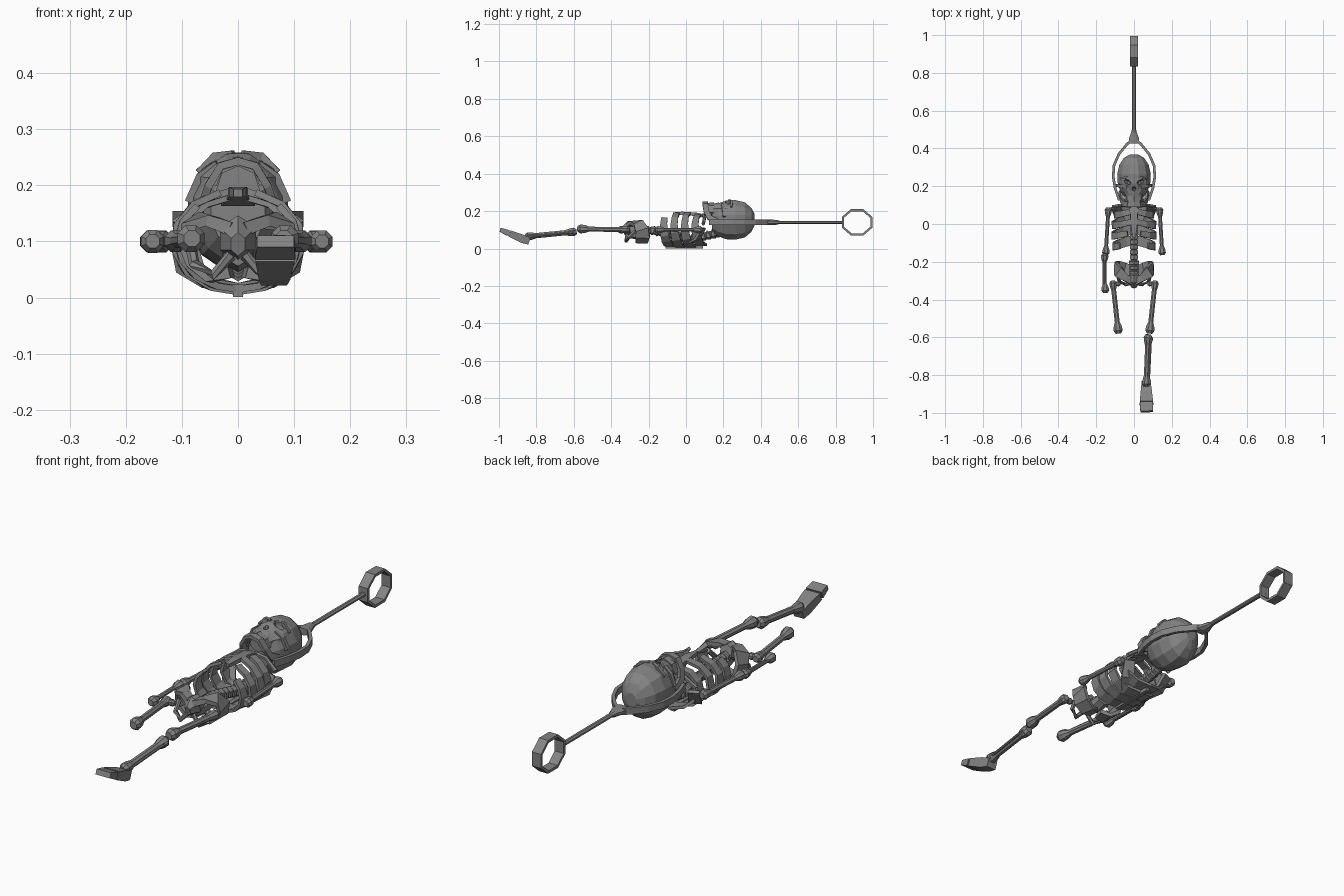
import bpy, bmesh
from math import sin, cos, pi, sqrt
from mathutils import Vector

if "Cube" in bpy.data.objects:
    bpy.data.objects.remove(bpy.data.objects["Cube"])

grey = bpy.data.materials.new("worn_grey")
grey.use_nodes = True
grey.diffuse_color = (0.23, 0.23, 0.23, 1)
grey.node_tree.nodes["Principled BSDF"].inputs["Base Color"].default_value = (0.23, 0.23, 0.23, 1)

X, Y, Z = Vector((1, 0, 0)), Vector((0, 1, 0)), Vector((0, 0, 1))


def sweep(name, pts, sizes, n=4, up=Z, closed=False):
    """Sweep an n-sided section along pts; sizes are (half width, half height along up)."""
    pts = [Vector(p) for p in pts]
    if isinstance(sizes, tuple):
        sizes = [sizes] * len(pts)
    k = sqrt(2) if n == 4 else 1
    last = len(pts) - 1
    bm = bmesh.new()
    rings = []
    for i, p in enumerate(pts):
        before = pts[i - 1] if closed or i > 0 else p
        after = pts[(i + 1) % len(pts)] if closed or i < last else p
        t = (after - before).normalized()
        side = t.cross(up).normalized()
        lift = side.cross(t)
        w, h = sizes[i]
        angles = [2 * pi * (j + 0.5) / n for j in range(n)]
        rings.append([bm.verts.new(p + side * w * k * cos(a) + lift * h * k * sin(a)) for a in angles])
    pairs = list(zip(rings, rings[1:])) + ([(rings[-1], rings[0])] if closed else [])
    for a, b in pairs:
        for j in range(n):
            bm.faces.new((a[j], a[(j + 1) % n], b[(j + 1) % n], b[j]))
    if not closed:
        bm.faces.new(rings[0])
        bm.faces.new(rings[-1])
    bmesh.ops.recalc_face_normals(bm, faces=bm.faces)
    mesh = bpy.data.meshes.new(name)
    bm.to_mesh(mesh)
    bm.free()
    mesh.materials.append(grey)
    ob = bpy.data.objects.new(name, mesh)
    bpy.context.collection.objects.link(ob)
    return ob


def bone(name, a, b, shaft, knob_a, knob_b):
    """Eight-sided long bone with a faceted knob at each end."""
    a, b = Vector(a), Vector(b)
    d = (b - a).normalized()
    ra, rb = knob_a, knob_b
    pts = [a, a + d * ra * .6, a + d * ra * 1.4, a + d * ra * 2.4,
           b - d * rb * 2.4, b - d * rb * 1.4, b - d * rb * .6, b]
    radii = [ra * .6, ra, ra * .9, shaft, shaft, rb * .9, rb, rb * .6]
    return sweep(name, pts, [(r, r) for r in radii], 8)


def both(points):
    """Extend a half path ending on the centre line to a full symmetric path."""
    return points + [(-x, y, z) for x, y, z in reversed(points[:-1])]


# Skull and face
cranium = [(.367, .025, .03), (.35, .055, .066), (.315, .08, .097), (.265, .092, .109),
           (.215, .089, .107), (.175, .075, .092), (.14, .05, .062)]
skull = sweep("skull", [(0, y, .153) for y, w, h in cranium], [(w, h) for y, w, h in cranium], 12)
face = sweep("face", [(0, .225, .2), (0, .195, .2), (0, .165, .2), (0, .135, .2)],
             [(.075, .046), (.072, .048), (.052, .044), (.044, .036)], 10)

# Eye and nose hollows
hollows = [(.036, .223, .024, .012, .35), (-.036, .223, .024, .012, -.35), (0, .186, .011, .013, 0)]
for x, y, w, h, turn in hollows:
    bpy.ops.mesh.primitive_uv_sphere_add(segments=8, ring_count=6, location=(x, y, .25), rotation=(0, 0, turn))
    cutter = bpy.context.object
    cutter.name = "hollow_cutter"
    cutter.scale = (w, h, .022)
    cutter.hide_render = True
    cutter.data.materials.append(grey)
    for target in (skull, face):
        bpy.context.view_layer.objects.active = target
        mod = target.modifiers.new("hollow", 'BOOLEAN')
        mod.operation = 'DIFFERENCE'
        mod.object = cutter
        bpy.ops.object.modifier_apply(modifier=mod.name)
    bpy.data.objects.remove(cutter)

# Jaw, teeth, brows and cheekbones
sweep("jaw", both([(.072, .175, .14), (.064, .125, .165), (.052, .108, .2), (.03, .103, .235), (0, .103, .243)]),
      (.007, .014), up=Y)
sweep("upper_teeth", both([(.045, .137, .19), (.033, .137, .225), (0, .137, .24)]), (.006, .012), up=Y)
sweep("lower_teeth", both([(.042, .118, .2), (.03, .118, .23), (0, .118, .24)]), (.004, .008), up=Y)
for s, side in ((1, "left"), (-1, "right")):
    sweep(side + "_brow", [(s * .008, .229, .253), (s * .04, .245, .25), (s * .07, .242, .222)],
          [(.006, .009), (.007, .009), (.005, .007)])
    sweep(side + "_cheekbone", [(s * .035, .195, .236), (s * .066, .2, .215), (s * .086, .205, .17)],
          (.009, .008), up=Y)

# Strap around the head, rod and hanging ring
sweep("head_strap", both([(.078, .125, .14), (.1, .19, .14), (.11, .25, .14), (.106, .31, .14),
                          (.08, .37, .14), (.035, .425, .14), (0, .455, .14)]), (.007, .014))
sweep("rod", [(0, .425, .14), (0, .45, .14), (0, .485, .14), (0, .5, .14), (0, .845, .14)],
      [(.03, .016), (.03, .016), (.016, .014), (.012, .009), (.012, .009)], 8)
ring_path = [(0, .915 + .082 * cos(a), .14 + .07 * sin(a)) for a in [(i + .5) * pi / 4 for i in range(8)]]
sweep("hanging_ring", ring_path, (.006, .021), up=X, closed=True)

# Rib cage: bands tall at the back, lower pairs open at the front
for i in range(4):
    y0 = .07 - .056 * i
    wide = (.1, .112, .115, .108)[i]
    tall = (.08, .09, .09, .085)[i]
    gap = (.12, .12, .3, .75)[i]
    pts, sizes = [], []
    for j in range(13):
        a = gap + (2 * pi - 2 * gap) * j / 12
        back = (1 - cos(a)) / 2
        pts.append((wide * sin(a), y0 - .028 * abs(sin(a)) + .015 * back, .1 + tall * cos(a)))
        sizes.append((.006, .015 + .011 * back))
    sweep(f"rib_band_{i + 1}", pts, sizes, up=Y)
sweep("breastbone", [(0, .1, .172), (0, .06, .182), (0, -.02, .188), (0, -.07, .186)],
      [(.03, .009), (.02, .009), (.016, .009), (.008, .007)])

# Spine: a row of stepped vertebrae, with the neck at the top
spine_pts, spine_sizes = [], []
for i in range(17):
    y = .17 - .027 * i
    z = .05 + .045 * min(1, abs(y - .02) / .2)
    for dy, r in ((.01, .024), (-.006, .024), (-.009, .017), (-.014, .017)):
        spine_pts.append((0, y + dy, z))
        spine_sizes.append((r, r))
sweep("spine", spine_pts, spine_sizes, 6)
sweep("back_ridge", [(0, .09, .012), (0, -.11, .012)], (.009, .011))

# Pelvis
sweep("sacrum", [(0, -.195, .085), (0, -.25, .075), (0, -.305, .07)], [(.032, .025), (.03, .03), (.014, .014)], 6)
sweep("pubic_bone", [(0, -.265, .115), (0, -.3, .105), (0, -.335, .095)], [(.03, .03), (.037, .043), (.014, .022)], 6)
for s, side in ((1, "left"), (-1, "right")):
    sweep(side + "_hip_wing", [(s * .012, -.245, .045), (s * .05, -.238, .035), (s * .085, -.232, .06),
                               (s * .097, -.235, .1), (s * .08, -.255, .135), (s * .045, -.285, .135),
                               (s * .008, -.305, .12)],
          [(.01, .022), (.008, .033), (.008, .037), (.008, .035), (.009, .03), (.01, .019), (.012, .018)], up=Y)
    sweep(side + "_hip_loop", [(s * .085, -.27, .095), (s * .078, -.305, .06), (s * .045, -.32, .04),
                               (s * .012, -.315, .075)], (.01, .01), 6, up=X)

# Collar bones, shoulder blades, upper arms and thighs
for s, side in ((1, "left"), (-1, "right")):
    sweep(side + "_collar_bone", [(s * .015, .09, .18), (s * .06, .1, .168), (s * .112, .092, .13)], (.009, .009), 6)
    sweep(side + "_shoulder_blade", [(s * .1, .092, .11), (s * .085, .06, .05), (s * .055, .0, .022)],
          [(.022, .007), (.026, .007), (.01, .005)])
    bone(side + "_upper_arm", (s * .135, .088, .1), (s * .15, -.165, .1), .011, .021, .021)
    bone(side + "_thigh", (s * .113, -.3, .1), (s * .082, -.58, .105), .014, .021, .026)
    bone(side + "_hip_joint", (s * .072, -.315, .1), (s * .122, -.32, .1), .011, .015, .014)

# Right forearm, made of two thin bones
bone("right_forearm", (-.155, -.155, .1), (-.152, -.365, .1), .008, .021, .022)
bone("right_forearm_outer", (-.163, -.17, .1), (-.16, -.355, .1), .006, .012, .012)

# Left shin and foot
bone("left_shin", (.075, -.585, .09), (.064, -.86, .063), .015, .025, .024)
bone("left_shin_outer", (.09, -.6, .088), (.078, -.845, .062), .006, .012, .012)
sweep("left_foot", [(.064, -.838, .038), (.065, -.875, .052), (.066, -.943, .08)],
      [(.023, .018), (.028, .022), (.035, .017)])
sweep("left_toe_joint", [(.066, -.94, .078), (.066, -.955, .084)], (.031, .011))
sweep("left_toes", [(.066, -.95, .083), (.067, -.993, .1)], [(.036, .016), (.033, .011)])
